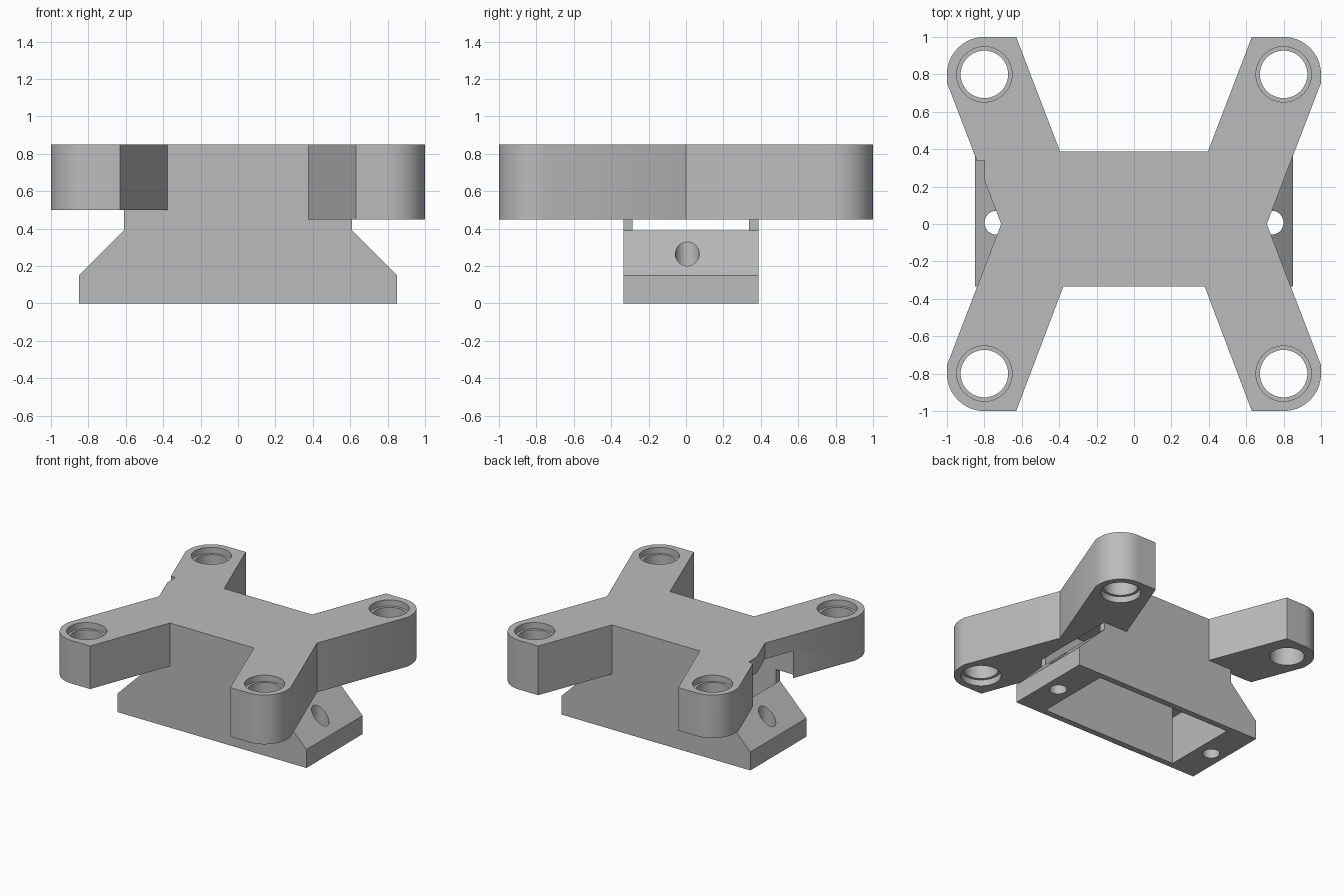
import bpy, bmesh
from math import cos, sin, pi

if "Cube" in bpy.data.objects:
    bpy.data.objects.remove(bpy.data.objects["Cube"], do_unlink=True)

grey = bpy.data.materials.new("plain_grey")
grey.use_nodes = True
colour = (0.5, 0.5, 0.5, 1)
grey.diffuse_color = colour
grey.node_tree.nodes["Principled BSDF"].inputs["Base Color"].default_value = colour


def prism(name, outline, direction):
    """Extrude a closed outline along a direction."""
    bm = bmesh.new()
    face = bm.faces.new([bm.verts.new(p) for p in outline])
    new = bmesh.ops.extrude_face_region(bm, geom=[face])["geom"]
    bmesh.ops.translate(bm, vec=direction,
                        verts=[v for v in new if isinstance(v, bmesh.types.BMVert)])
    bmesh.ops.recalc_face_normals(bm, faces=bm.faces)
    mesh = bpy.data.meshes.new(name)
    bm.to_mesh(mesh)
    bm.free()
    mesh.materials.append(grey)
    obj = bpy.data.objects.new(name, mesh)
    bpy.context.collection.objects.link(obj)
    return obj


def box(name, x0, x1, y0, y1, z0, z1):
    return prism(name, [(x0, y0, z0), (x1, y0, z0), (x1, y1, z0), (x0, y1, z0)],
                 (0, 0, z1 - z0))


def cylinder(name, x, y, r, z0, z1, n=64):
    ring = [(x + r * cos(2 * pi * i / n), y + r * sin(2 * pi * i / n), z0) for i in range(n)]
    return prism(name, ring, (0, 0, z1 - z0))


def combine(target, other, operation):
    """Apply a boolean and discard the helper object."""
    other.hide_render = True
    mod = target.modifiers.new("boolean", "BOOLEAN")
    mod.operation, mod.solver, mod.object = operation, "EXACT", other
    bpy.context.view_layer.objects.active = target
    bpy.ops.object.modifier_apply(modifier=mod.name)
    bpy.data.objects.remove(other, do_unlink=True)


FRONT, BACK, WALL = -0.335, 0.387, 0.05
LOW, TOP = 0.45, 0.85

# Four-armed plate: one quarter outline, mirrored around
def quarter(waist_x, waist_y):
    arc = [(0.8 + 0.2 * cos(a), 0.8 + 0.2 * sin(a))
           for a in (pi / 2 * i / 16 for i in range(17))]
    return [(1, 0.755)] + arc + [(0.63, 1), (waist_x, waist_y)]


back = quarter(0.395, BACK)
front = quarter(0.378, -FRONT)
outline = ([(0.71, 0)] + back + [(-x, y) for x, y in reversed(back)] + [(-0.71, 0)]
           + [(-x, -y) for x, y in front] + [(x, -y) for x, y in reversed(front)])
holder = prism("bracket", [(x, y, LOW) for x, y in outline], (0, 0, TOP - LOW))

# Screw holes with counterbores at the arm tips
for sx in (-0.8, 0.8):
    for sy in (-0.8, 0.8):
        combine(holder, cylinder("hole_cutter", sx, sy, 0.127, 0.3, 1), "DIFFERENCE")
        for z0, z1 in ((TOP - 0.05, 1), (0.3, LOW + 0.05)):
            combine(holder, cylinder("bore_cutter", sx, sy, 0.148, z0, z1), "DIFFERENCE")

# Arms on one side are thinner underneath
combine(holder, box("underside_cutter", -1.2, 0, -1.2, 1.2, 0.3, 0.5), "DIFFERENCE")

# Flared base below the plate
half = [(0.85, 0), (0.85, 0.15), (0.61, 0.39), (0.61, 0.6)]
profile = half + [(-x, z) for x, z in reversed(half)]
base = prism("base", [(x, FRONT, z) for x, z in profile], (0, BACK - FRONT, 0))
combine(holder, base, "UNION")

# Hollow inside, side slots and the mounting holes in the feet
y0, y1 = FRONT + WALL, BACK - WALL
combine(holder, box("cavity_cutter", -0.61, 0.61, y0, y1, -0.1, 0.72), "DIFFERENCE")
combine(holder, box("slot_cutter", -0.8, 0.5, y0, y1, 0.39, 0.72), "DIFFERENCE")
combine(holder, box("far_slot_cutter", 0.5, 0.66, y0, y1, 0.39, LOW), "DIFFERENCE")
combine(holder, box("notch_cutter", -0.9, -0.8, 0.2, 0.34, 0.4, 1), "DIFFERENCE")
for x in (-0.735, 0.735):
    combine(holder, cylinder("foot_hole_cutter", x, 0.007, 0.064, -0.1, 0.36), "DIFFERENCE")

# Smooth round walls, crisp edges
bpy.ops.object.select_all(action="DESELECT")
holder.select_set(True)
bpy.context.view_layer.objects.active = holder
bpy.ops.object.shade_smooth_by_angle(angle=pi / 6)
